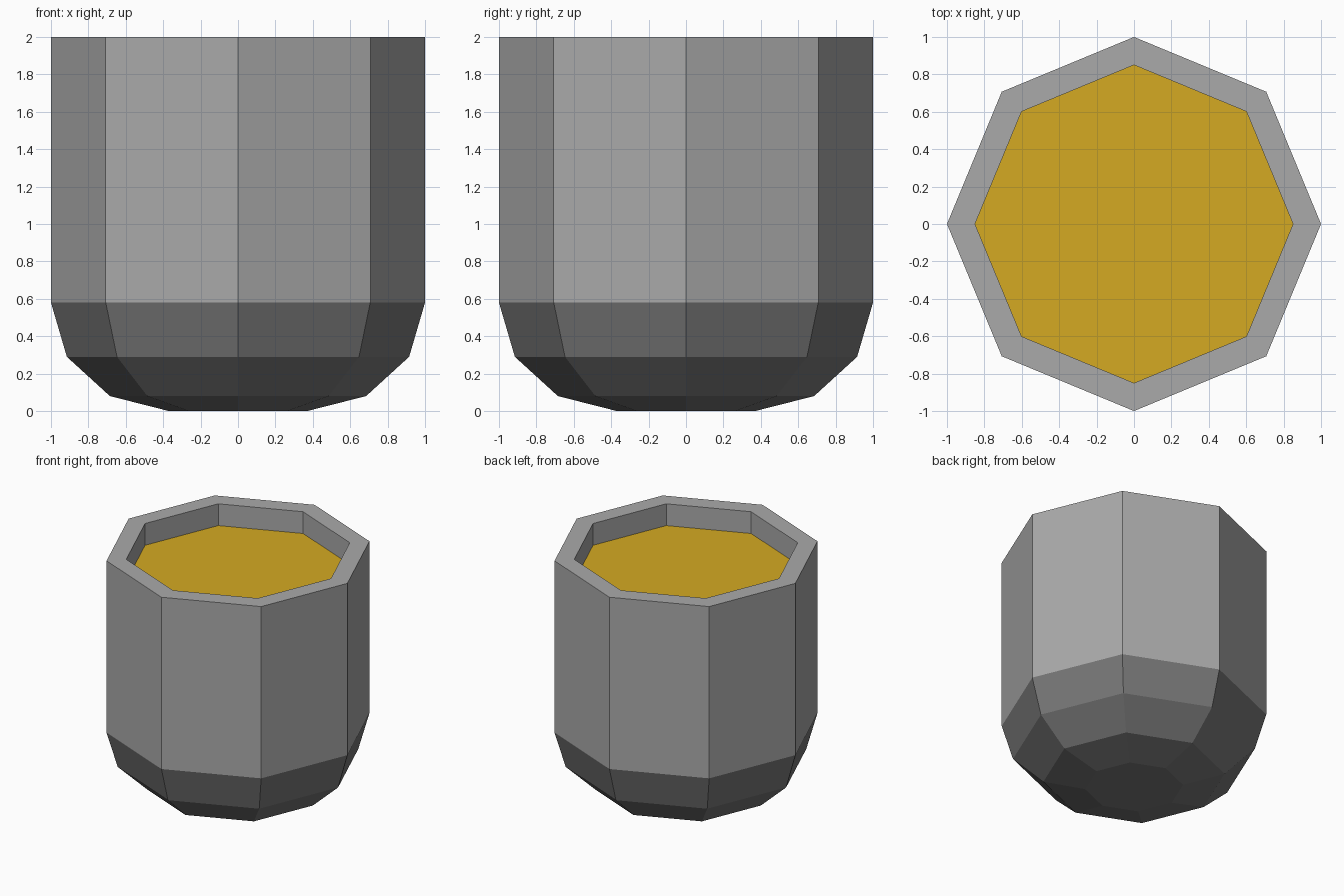
import bpy, bmesh, math

if "Cube" in bpy.data.objects:
    bpy.data.objects.remove(bpy.data.objects["Cube"])

SIDES = 8


def material(name, rgb):
    m = bpy.data.materials.new(name)
    m.diffuse_color = (*rgb, 1.0)
    m.use_nodes = True
    m.node_tree.nodes["Principled BSDF"].inputs["Base Color"].default_value = m.diffuse_color
    return m


grey = material("light grey", (0.40, 0.40, 0.40))
dark = material("dark grey", (0.185, 0.185, 0.185))
gold = material("gold", (0.66, 0.402, 0.016))


def turned(name, profile, mats, cap_first=False, cap_last=False):
    """Eight-sided lathe of a (radius, height, material) profile."""
    bm = bmesh.new()
    rings = []
    for r, z, _ in profile:
        rings.append([bm.verts.new((r * math.cos(2 * math.pi * i / SIDES),
                                    r * math.sin(2 * math.pi * i / SIDES), z))
                      for i in range(SIDES)])
    for k in range(len(rings) - 1):
        a, b = rings[k], rings[k + 1]
        for i in range(SIDES):
            j = (i + 1) % SIDES
            f = bm.faces.new((a[i], a[j], b[j], b[i]))
            f.material_index = profile[k][2]
    if cap_first:
        bm.faces.new(rings[0][::-1]).material_index = profile[0][2]
    if cap_last:
        bm.faces.new(rings[-1]).material_index = profile[-1][2]
    me = bpy.data.meshes.new(name)
    bm.to_mesh(me)
    bm.free()
    for m in mats:
        me.materials.append(m)
    ob = bpy.data.objects.new(name, me)
    bpy.context.collection.objects.link(ob)
    return ob


# Cup: dark rounded base, straight light walls, flat rim and recessed inner wall
turned("cup_body", [
    (0.37, 0.0, 1), (0.685, 0.08, 1), (0.915, 0.29, 1),
    (1.0, 0.58, 0), (1.0, 2.0, 0), (0.85, 2.0, 0), (0.85, 1.82, 0),
], [grey, dark], cap_first=True)

# Gold filling set below the rim
turned("filling", [(0.85, 1.82, 0)], [gold], cap_last=True)
